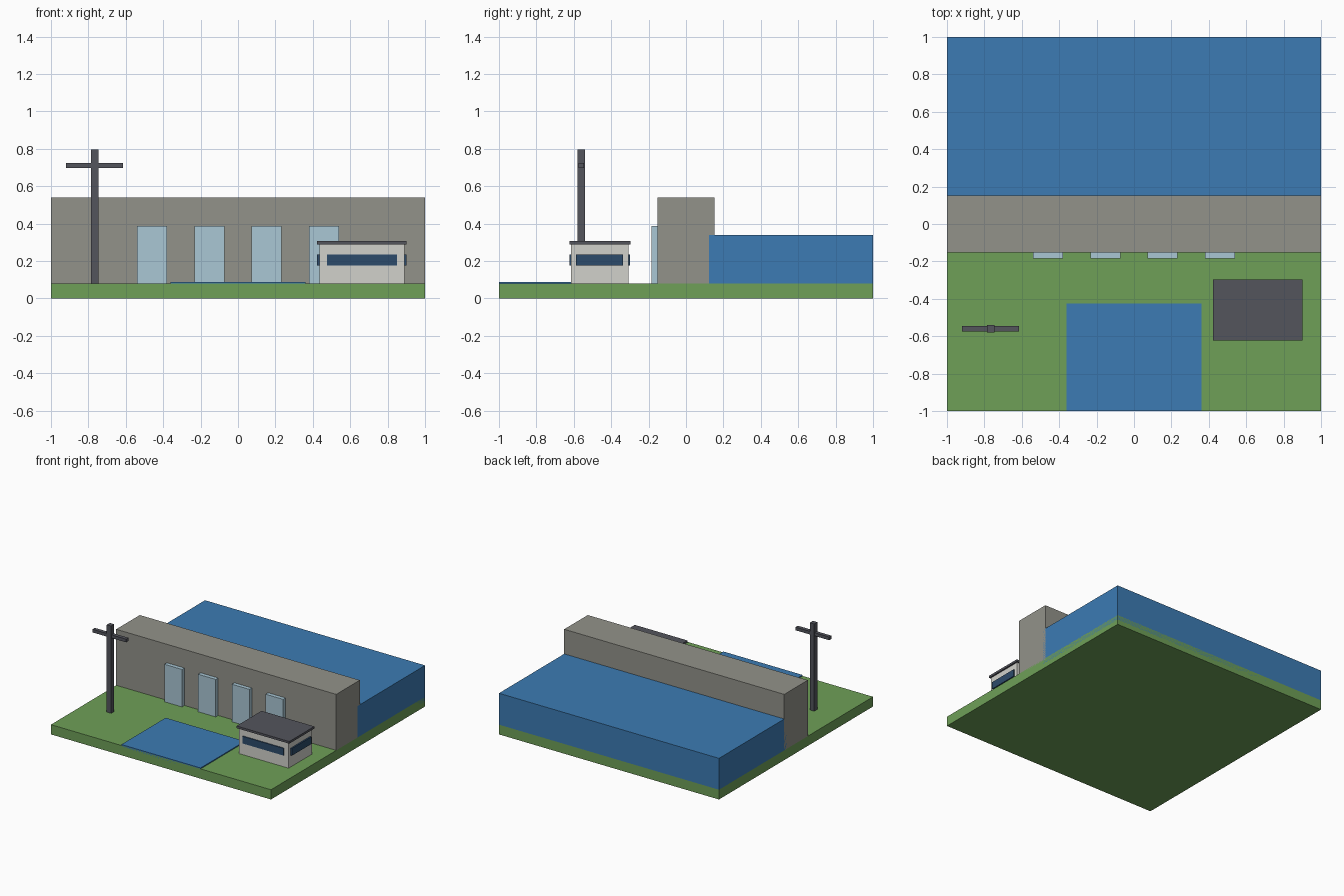
import bpy

if "Cube" in bpy.data.objects:
    bpy.data.objects.remove(bpy.data.objects["Cube"])


def material(name, r, g, b):
    # colours given as 0-255 display values
    m = bpy.data.materials.new(name)
    m.diffuse_color = (*[(c / 255) ** 2.2 for c in (r, g, b)], 1)
    m.use_nodes = True
    m.node_tree.nodes["Principled BSDF"].inputs["Base Color"].default_value = m.diffuse_color
    return m


def box(name, x, y, z, mat):
    # box from (min, max) ranges on each axis
    bpy.ops.mesh.primitive_cube_add(size=1)
    o = bpy.context.object
    o.name = name
    lo, hi = zip(x, y, z)
    for v in o.data.vertices:
        v.co = [a if c < 0 else b for c, a, b in zip(v.co, lo, hi)]
    o.data.materials.append(mat)
    return o


grass = material("grass", 110, 158, 88)
water = material("water", 62, 122, 178)
concrete = material("concrete", 145, 145, 137)
gate = material("gate", 168, 198, 212)
wall = material("wall", 208, 208, 202)
glass = material("glass", 48, 76, 106)
dark = material("dark", 84, 85, 93)

G = 0.08  # ground level

# Ground, water and dam
box("ground", (-1, 1), (-1, 1), (0, G), grass)
box("reservoir", (-1, 1), (0.123, 1), (0.04, 0.338), water)
box("outflow_pool", (-0.36, 0.36), (-1, -0.425), (0.04, 0.088), water)
box("dam_wall", (-1, 1), (-0.153, 0.153), (0.07, 0.54), concrete)

# Spillway gates
for i in range(4):
    cx = -0.46 + i * 0.3067
    box(f"spillway_gate_{i + 1}", (cx - 0.08, cx + 0.08), (-0.185, -0.14), (G, 0.388), gate)

# Power pole
box("pole", (-0.787, -0.747), (-0.58, -0.54), (0.07, 0.797), dark)
box("pole_crossbar", (-0.92, -0.614), (-0.575, -0.545), (0.697, 0.723), dark)

# Control house with flat roof and window bands on all four sides
box("control_house", (0.437, 0.89), (-0.614, -0.308), (0.07, 0.29), wall)
box("house_roof", (0.423, 0.902), (-0.623, -0.298), (0.288, 0.306), dark)
for name, y in (("front_window", (-0.622, -0.605)), ("back_window", (-0.317, -0.3))):
    box(name, (0.475, 0.85), y, (0.176, 0.235), glass)
for name, x in (("left_window", (0.423, 0.445)), ("right_window", (0.882, 0.902))):
    box(name, x, (-0.588, -0.337), (0.176, 0.235), glass)
